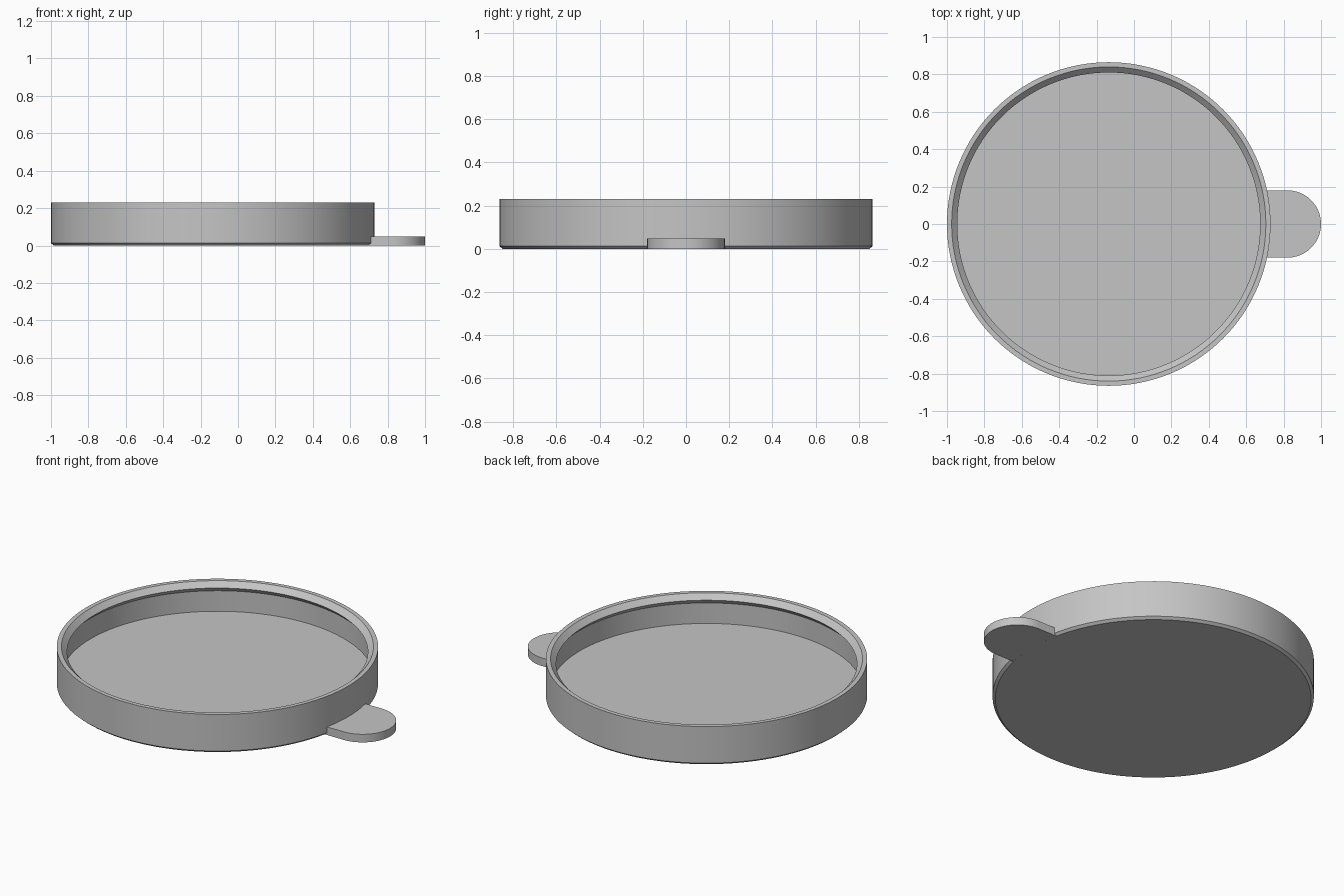
import bpy, bmesh
from math import sin, cos, pi, asin, radians

cube = bpy.data.objects.get("Cube")
if cube:
    bpy.data.objects.remove(cube, do_unlink=True)

CENTRE_X = -0.135
SEGMENTS = 128

grey = bpy.data.materials.new("plain grey")
grey.use_nodes = True
grey.diffuse_color = (0.56, 0.56, 0.56, 1)
grey.node_tree.nodes["Principled BSDF"].inputs["Base Color"].default_value = grey.diffuse_color


def finish(name, bm):
    bmesh.ops.recalc_face_normals(bm, faces=bm.faces)
    mesh = bpy.data.meshes.new(name)
    bm.to_mesh(mesh)
    bm.free()
    mesh.materials.append(grey)
    obj = bpy.data.objects.new(name, mesh)
    bpy.context.collection.objects.link(obj)
    bpy.ops.object.select_all(action='DESELECT')
    obj.select_set(True)
    bpy.context.view_layer.objects.active = obj
    bpy.ops.object.shade_smooth_by_angle(angle=radians(25))
    return obj


# Round tray: base, chamfered foot, wall, and an inner snap bead under the rim
profile = [(0.85, 0), (0.865, 0.013), (0.865, 0.23), (0.84, 0.23),
           (0.81, 0.20), (0.84, 0.17), (0.84, 0.048)]
bm = bmesh.new()
rings = []
for r, z in profile:
    angles = [2 * pi * i / SEGMENTS for i in range(SEGMENTS)]
    rings.append([bm.verts.new((CENTRE_X + r * cos(a), r * sin(a), z)) for a in angles])
for low, high in zip(rings, rings[1:]):
    for i in range(SEGMENTS):
        j = (i + 1) % SEGMENTS
        bm.faces.new((low[i], low[j], high[j], high[i]))
bm.faces.new(rings[0])
bm.faces.new(rings[-1])
finish("round_tray", bm)

# Pull tab: rounded end, root following the edge of the base
TAB_R, TAB_X, TAB_TOP, ROOT_R = 0.18, 0.82, 0.048, 0.85
root = asin(TAB_R / ROOT_R)
outline = [(TAB_X + TAB_R * cos(a), TAB_R * sin(a))
           for a in (-pi / 2 + pi * i / 40 for i in range(41))]
outline += [(CENTRE_X + ROOT_R * cos(a), ROOT_R * sin(a))
            for a in (root - 2 * root * i / 12 for i in range(13))]
bm = bmesh.new()
base = bm.faces.new([bm.verts.new((x, y, 0)) for x, y in outline])
top = bmesh.ops.extrude_face_region(bm, geom=[base], use_keep_orig=True)["geom"]
bmesh.ops.translate(bm, vec=(0, 0, TAB_TOP),
                    verts=[v for v in top if isinstance(v, bmesh.types.BMVert)])
finish("pull_tab", bm)
